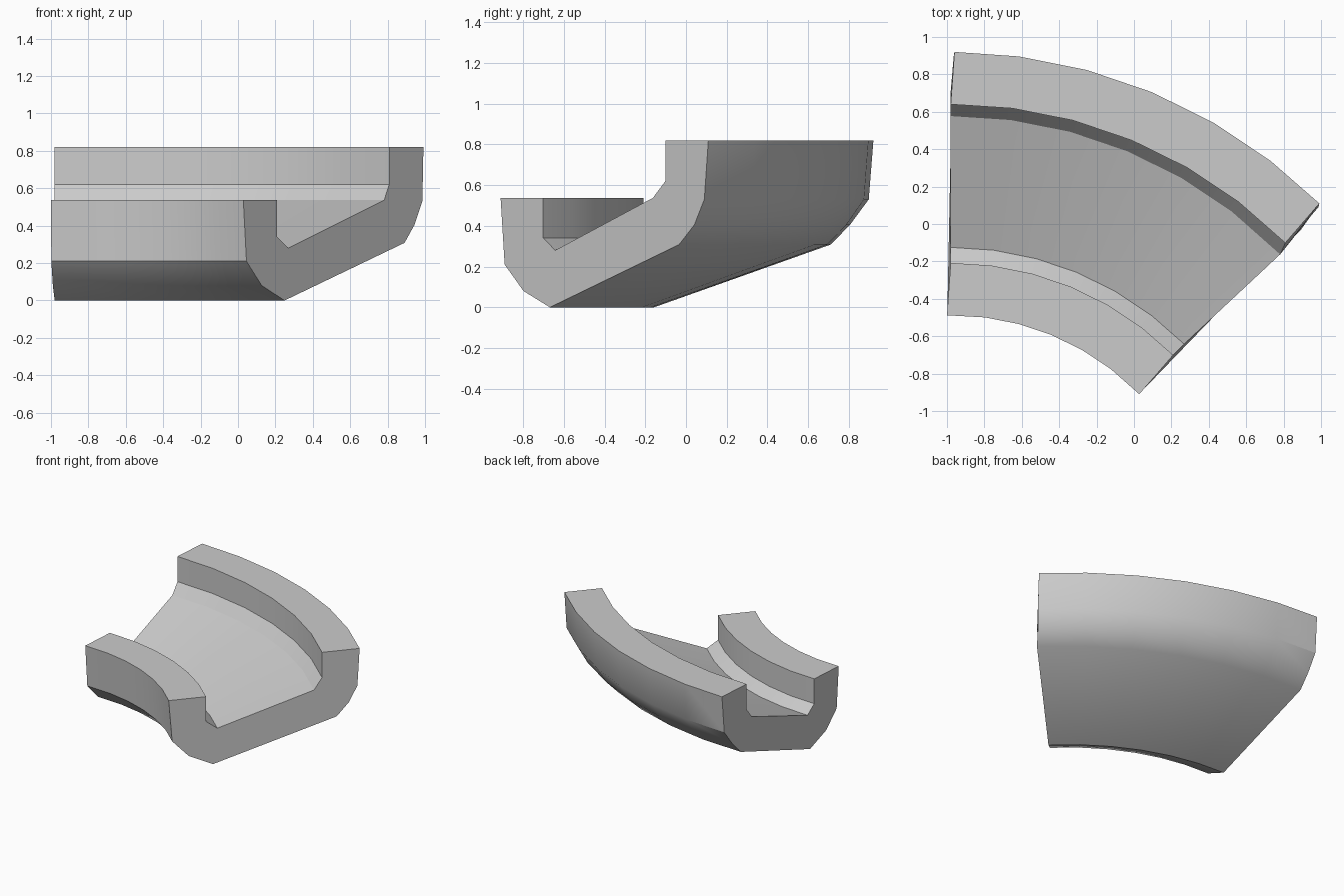
import bpy, bmesh
from math import sin, cos, radians

if "Cube" in bpy.data.objects:
    bpy.data.objects.remove(bpy.data.objects["Cube"])

CX, CY = -0.98, -1.89      # centre of the bend
STEPS, ANGLE = 6, 45

# cross-section: (radius at start, radius at end, height, start shift, end shift along the bend)
profile = [
    (2.53, 2.53, 0.82, 0, 0),            # outer wall, inside
    (2.53, 2.53, 0.62, 0, 0),
    (2.467, 2.467, 0.537, 0, 0.024),     # banked floor
    (1.765, 1.765, 0.28, 0, 0),
    (1.682, 1.682, 0.34, 0, 0),          # inner wall, inside
    (1.682, 1.682, 0.537, 0, 0),
    (1.402, 1.406, 0.537, -0.02, 0.02),  # inner wall, outside
    (1.425, 1.432, 0.21, -0.018, 0.018),
    (1.545, 1.555, 0.08, -0.01, 0.01),
    (1.733, 1.733, 0.0, 0, 0.005),       # underside
    (2.60, 2.635, 0.308, 0, 0.01),
    (2.695, 2.726, 0.405, 0.008, -0.005),
    (2.787, 2.79, 0.53, 0.016, -0.01),   # outer wall, outside
    (2.81, 2.808, 0.82, 0.02, -0.02),
]

bm = bmesh.new()
rings = []
for i in range(STEPS + 1):
    f = i / STEPS
    a = radians(ANGLE * f)
    ring = []
    for r0, r1, z, s0, s1 in profile:
        r = r0 + (r1 - r0) * f
        t = s0 if i == 0 else s1 if i == STEPS else 0
        ring.append(bm.verts.new((CX + r * sin(a) + t * cos(a),
                                  CY + r * cos(a) - t * sin(a), z)))
    rings.append(ring)

# swept skin and the two end faces
n = len(profile)
for a, b in zip(rings, rings[1:]):
    for j in range(n):
        k = (j + 1) % n
        bm.faces.new((a[j], a[k], b[k], b[j]))
bm.faces.new(rings[0])
bm.faces.new(rings[-1])
bmesh.ops.recalc_face_normals(bm, faces=bm.faces)

mesh = bpy.data.meshes.new("curved_channel")
bm.to_mesh(mesh)
bm.free()
channel = bpy.data.objects.new("curved_channel", mesh)
bpy.context.collection.objects.link(channel)
bpy.context.view_layer.objects.active = channel
channel.select_set(True)
bpy.ops.object.shade_smooth_by_angle(angle=radians(30))
